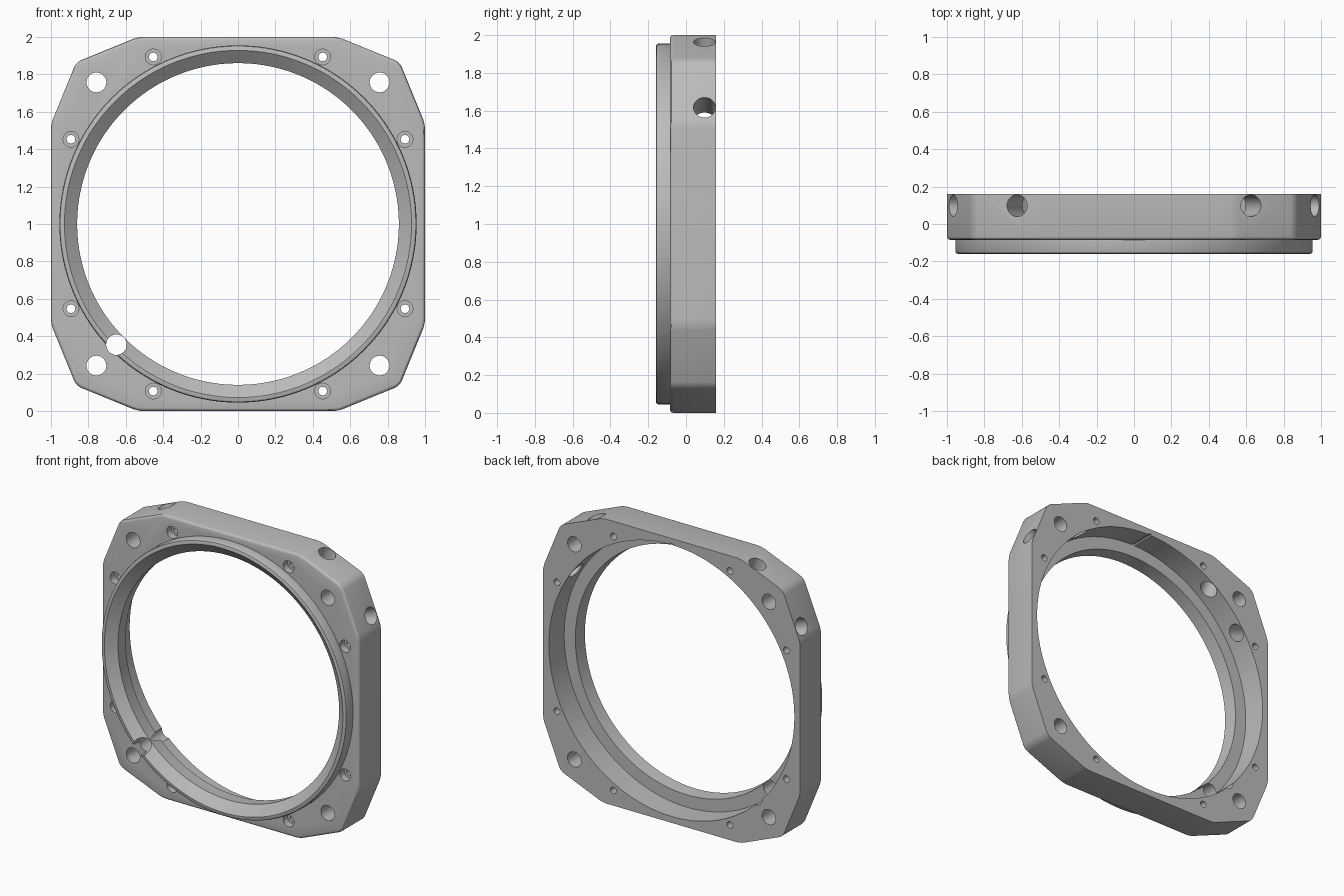
import bpy, bmesh, math
from mathutils import Vector, Matrix

cube = bpy.data.objects.get("Cube")
if cube:
    bpy.data.objects.remove(cube, do_unlink=True)

FRONT, BACK = -0.085, 0.16          # faces of the square plate
CENTRE = Vector((0, 0, 1))

grey = bpy.data.materials.new("satin_grey")
grey.use_nodes = True
colour = (0.5, 0.5, 0.5, 1)
grey.diffuse_color = colour
grey.node_tree.nodes["Principled BSDF"].inputs["Base Color"].default_value = colour


def add_object(name, bm):
    bmesh.ops.recalc_face_normals(bm, faces=bm.faces[:])
    mesh = bpy.data.meshes.new(name)
    bm.to_mesh(mesh)
    bm.free()
    mesh.materials.append(grey)
    obj = bpy.data.objects.new(name, mesh)
    bpy.context.collection.objects.link(obj)
    return obj


def lathe(name, profile, segments=160):
    """Closed solid turned about the y axis through the centre."""
    bm = bmesh.new()
    rings = []
    for r, y in profile:
        rings.append([bm.verts.new(CENTRE + Vector((
            r * math.cos(math.tau * i / segments), y,
            r * math.sin(math.tau * i / segments)))) for i in range(segments)])
    for a, b in zip(rings, rings[1:]):
        for i in range(segments):
            j = (i + 1) % segments
            bm.faces.new((a[i], a[j], b[j], b[i]))
    bm.faces.new(rings[0])
    bm.faces.new(rings[-1])
    return add_object(name, bm)


def drill(bm, start, end, radius):
    """Add a drill-shaped cylinder between two points."""
    axis = end - start
    turn = axis.to_track_quat('Z', 'Y').to_matrix().to_4x4()
    bmesh.ops.create_cone(bm, cap_ends=True, segments=32, radius1=radius,
                          radius2=radius, depth=axis.length,
                          matrix=Matrix.Translation((start + end) / 2) @ turn)


def combine(target, tool, operation):
    mod = target.modifiers.new(tool.name, 'BOOLEAN')
    mod.object, mod.operation, mod.solver = tool, operation, 'EXACT'
    bpy.context.view_layer.objects.active = target
    bpy.ops.object.modifier_apply(modifier=mod.name)
    bpy.data.objects.remove(tool, do_unlink=True)


# Square plate with two-step corners
bm = bmesh.new()
corner = [(1, 0.535), (0.865, 0.865), (0.535, 1)]
outline = []
for k in range(4):
    spin = Matrix.Rotation(k * math.pi / 2, 2)
    outline += [spin @ Vector(p) for p in corner]
face = bm.faces.new([bm.verts.new((p.x, FRONT, 1 + p.y)) for p in outline])
extruded = bmesh.ops.extrude_face_region(bm, geom=[face])["geom"]
bmesh.ops.translate(bm, vec=(0, BACK - FRONT, 0),
                    verts=[v for v in extruded if isinstance(v, bmesh.types.BMVert)])
uprights = [e for e in bm.edges if abs(e.verts[0].co.y - e.verts[1].co.y) > 0.1]
bmesh.ops.bevel(bm, geom=uprights, offset=0.03, segments=4, profile=0.5, affect='EDGES')
rim = [e for e in bm.edges if all(v.co.y < FRONT + 0.001 for v in e.verts)]
bmesh.ops.bevel(bm, geom=rim, offset=0.018, segments=3, profile=0.5, affect='EDGES')
body = add_object("mounting_ring_plate", bm)

# Raised round collar on the front
collar = lathe("collar", [(0.955, -0.04), (0.955, -0.147), (0.951, -0.156), (0.942, -0.16)])
combine(body, collar, 'UNION')

# Bore: flared front lip, narrow throat, wide recess from the back
bore = lathe("bore", [(0.941, -0.17), (0.928, -0.16), (0.86, -0.105),
                      (0.868, -0.01), (0.955, -0.01), (0.955, 0.2)])
combine(body, bore, 'DIFFERENCE')

# Corner holes, countersunk screw holes and the pin hole in the collar
bm = bmesh.new()


def through(x, z, radius, start=-0.25, end=0.25):
    drill(bm, CENTRE + Vector((x, start, z)), CENTRE + Vector((x, end, z)), radius)


for sx in (-1, 1):
    for sz in (-1, 1):
        through(sx * 0.757, sz * 0.757, 0.053)
        for x, z in ((0.893, 0.453), (0.453, 0.893)):
            through(sx * x, sz * z, 0.023)
through(-0.65, -0.645, 0.055)

# Slanted side holes, square to the upper corner facets
for sx in (-1, 1):
    for x, z, nx, nz in ((0.625, 0.963, 0.383, 0.924), (0.963, 0.615, 0.924, 0.383)):
        p = CENTRE + Vector((sx * x, 0.098, z))
        n = Vector((sx * nx, 0, nz))
        drill(bm, p - n * 0.35, p + n * 0.1, 0.058)
combine(body, add_object("drills", bm), 'DIFFERENCE')

# Flat screw-head pockets on the front
bm = bmesh.new()
for sx in (-1, 1):
    for sz in (-1, 1):
        for x, z in ((0.893, 0.453), (0.453, 0.893)):
            through(sx * x, sz * z, 0.042, -0.12, FRONT + 0.05)
combine(body, add_object("pockets", bm), 'DIFFERENCE')

# Small key groove at the top of the rear recess
bm = bmesh.new()
bmesh.ops.create_cube(bm, size=1, matrix=Matrix.Translation((0, 0.1, 1.95))
                      @ Matrix.Diagonal((0.025, 0.22, 0.03, 1)))
combine(body, add_object("groove", bm), 'DIFFERENCE')

# Smooth curves, sharp machined edges
bpy.ops.object.select_all(action='DESELECT')
body.select_set(True)
bpy.context.view_layer.objects.active = body
bpy.ops.object.shade_smooth_by_angle(angle=math.radians(30))
